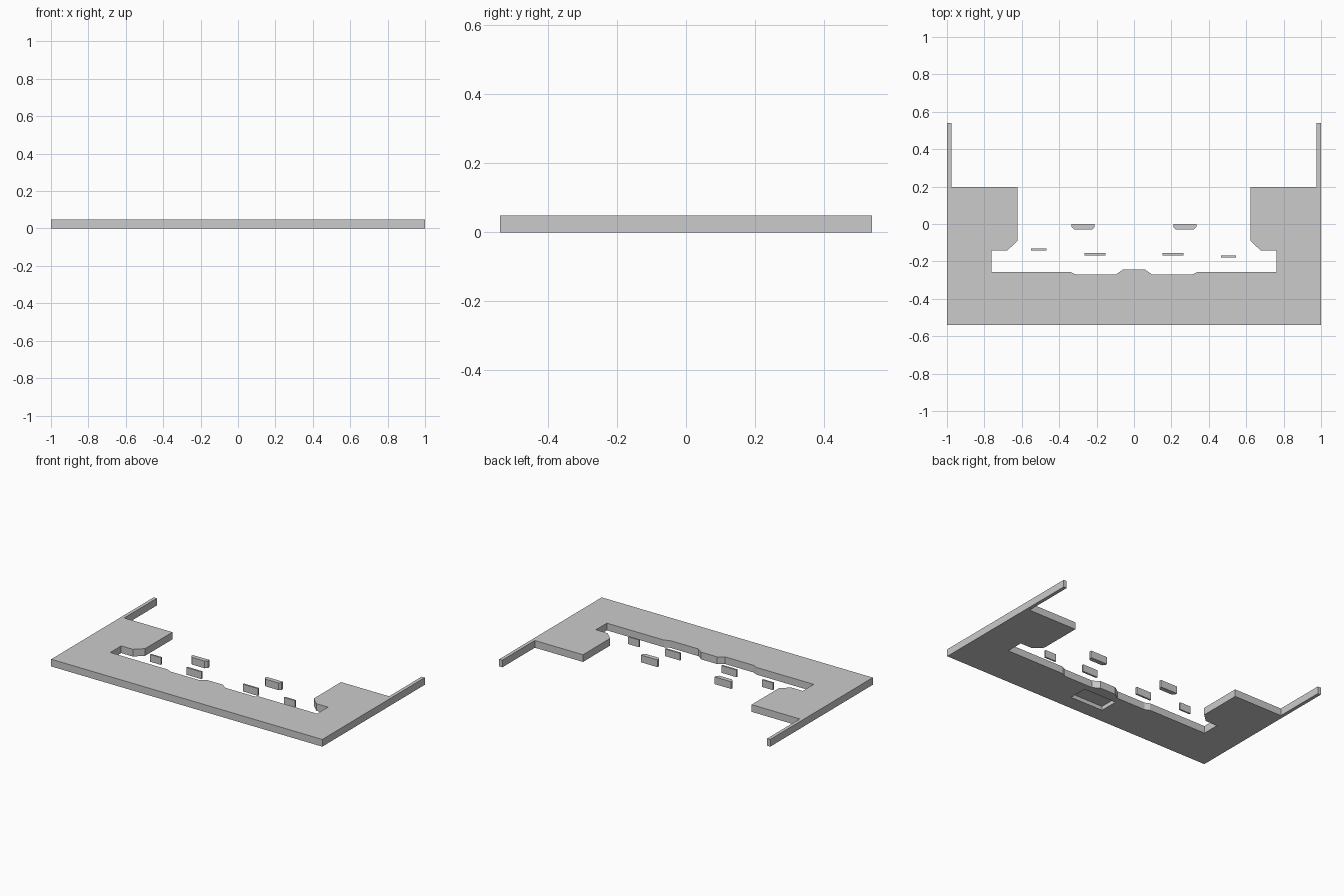
import bpy, bmesh

if "Cube" in bpy.data.objects:
    bpy.data.objects.remove(bpy.data.objects["Cube"])

HEIGHT = 0.048


def prism(name, outline, z0=0.0, z1=HEIGHT):
    """Extrude a flat outline between two heights."""
    bm = bmesh.new()
    face = bm.faces.new([bm.verts.new((x, y, z0)) for x, y in outline])
    ext = bmesh.ops.extrude_face_region(bm, geom=[face])
    top = [v for v in ext["geom"] if isinstance(v, bmesh.types.BMVert)]
    bmesh.ops.translate(bm, verts=top, vec=(0, 0, z1 - z0))
    bmesh.ops.recalc_face_normals(bm, faces=bm.faces)
    mesh = bpy.data.meshes.new(name)
    bm.to_mesh(mesh)
    bm.free()
    obj = bpy.data.objects.new(name, mesh)
    bpy.context.collection.objects.link(obj)
    return obj


def rect(x0, x1, y0, y1):
    return [(x0, y0), (x1, y0), (x1, y1), (x0, y1)]


# U-shaped base slab: right half of the outline, mirrored to the left
half = [(1.0, -0.54), (1.0, 0.54), (0.977, 0.54), (0.977, 0.197),
        (0.622, 0.197), (0.622, -0.09), (0.677, -0.141), (0.763, -0.141),
        (0.763, -0.256), (0.341, -0.256), (0.309, -0.271),
        (0.098, -0.271), (0.058, -0.243)]
base = prism("base_slab", half + [(-x, y) for x, y in reversed(half)])

# Shallow pocket on the underside
cutter = prism("pocket_cutter", rect(-0.12, 0.12, -0.44, -0.315), -0.03, 0.026)
cutter.hide_render = True
cutter.hide_viewport = False
mod = base.modifiers.new("pocket", "BOOLEAN")
mod.operation = "DIFFERENCE"
mod.solver = "EXACT"
mod.object = cutter
bpy.context.view_layer.objects.active = base
bpy.ops.object.modifier_apply(modifier=mod.name)
bpy.data.objects.remove(cutter, do_unlink=True)

# Loose chamfered blocks and thin bars inside the opening
for side, s in (("left", -1), ("right", 1)):
    block = [(0.211, 0.0), (0.211, -0.016), (0.225, -0.03),
             (0.319, -0.03), (0.333, -0.016), (0.333, 0.0)]
    prism(side + "_block", [(s * x, y) for x, y in block])
    prism(side + "_inner_bar", rect(s * 0.153, s * 0.264, -0.168, -0.156))
prism("left_outer_bar", rect(-0.55, -0.469, -0.142, -0.131))
prism("right_outer_bar", rect(0.464, 0.545, -0.18, -0.169))
